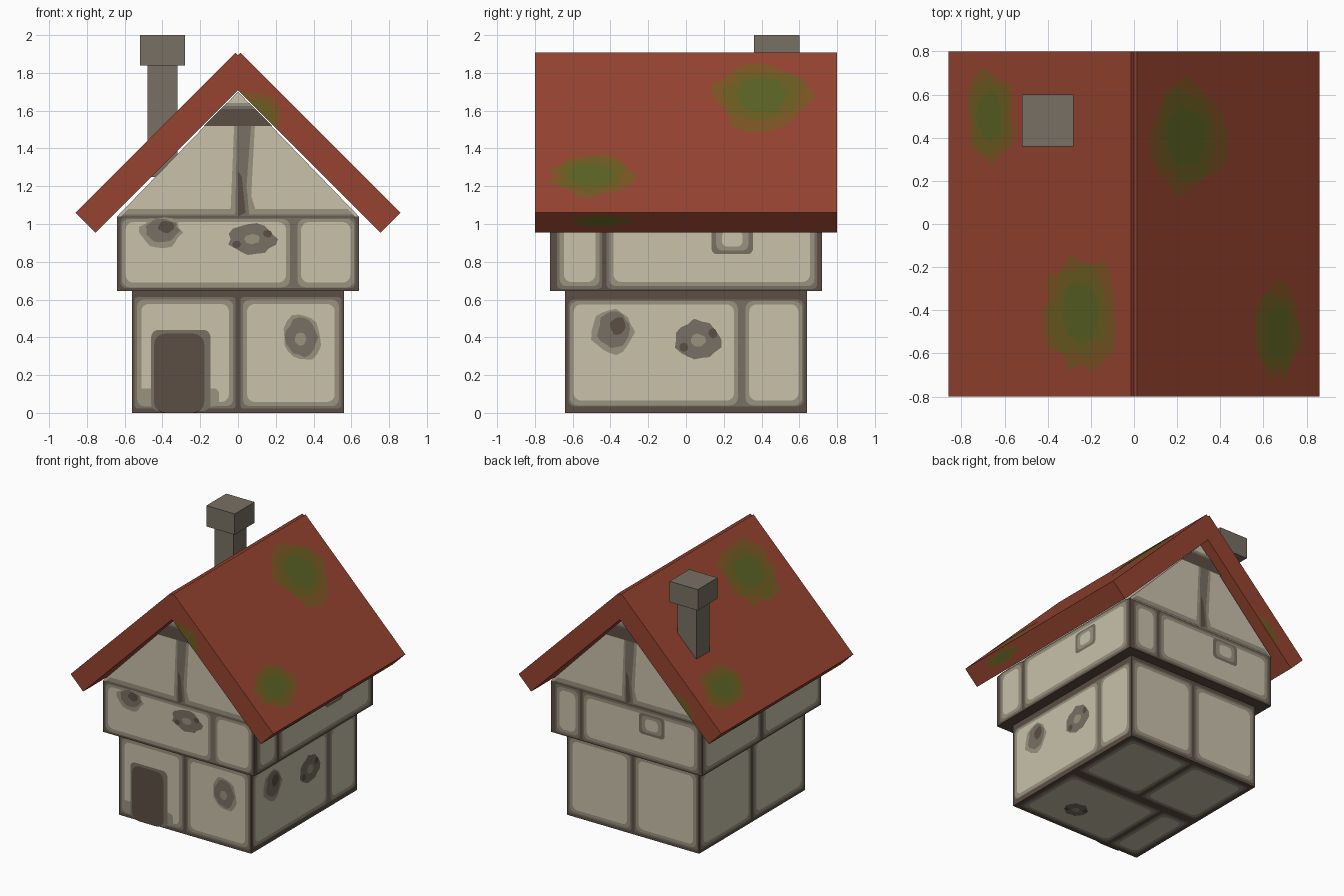
import bpy, bmesh, math, random
from mathutils import Matrix, Vector

if "Cube" in bpy.data.objects:
    bpy.data.objects.remove(bpy.data.objects["Cube"])

random.seed(4)
PI = math.pi


def lin(c):
    c /= 255
    return c / 12.92 if c <= 0.04045 else ((c + 0.055) / 1.055) ** 2.4


MATS = {}
for name, rgb in {
    "cream_stone": (200, 193, 170), "taupe_rim": (154, 146, 128),
    "weathered_grey": (119, 112, 99), "mortar_brown": (91, 78, 67),
    "roof_red": (150, 68, 48), "moss_edge": (126, 84, 36),
    "moss_mid": (108, 92, 34), "moss_core": (90, 98, 36),
}.items():
    m = bpy.data.materials.new(name)
    m.diffuse_color = (*[lin(c) for c in rgb], 1)
    m.use_nodes = True
    m.node_tree.nodes["Principled BSDF"].inputs["Base Color"].default_value = m.diffuse_color
    MATS[name] = m
KEYS = list(MATS)
CREAM, TAUPE, GREY, BROWN, RED, MOSS1, MOSS2, MOSS3 = range(8)


def finish(name, bm, mat=None):
    me = bpy.data.meshes.new(name)
    bm.to_mesh(me)
    bm.free()
    for k in ([KEYS[mat]] if mat is not None else KEYS):
        me.materials.append(MATS[k])
    ob = bpy.data.objects.new(name, me)
    bpy.context.collection.objects.link(ob)
    return ob


def box(name, lo, hi, mat, matrix=Matrix()):
    bm = bmesh.new()
    bmesh.ops.create_cube(bm, size=1)
    lo, hi = Vector(lo), Vector(hi)
    for v in bm.verts:
        v.co = matrix @ Vector([(lo[i] + hi[i]) / 2 + v.co[i] * (hi[i] - lo[i]) for i in range(3)])
    return finish(name, bm, mat)


def rot(k):
    return Matrix.Rotation(k * PI / 2, 4, 'Z')


class Panel:
    """Thin painted plates on a flat surface; u right, v up, facing local -y."""

    def __init__(self, name, matrix, depth=0.0):
        self.name, self.mx, self.d, self.bm = name, matrix, depth, bmesh.new()

    def poly(self, pts, mat, layer):
        y = -self.d - layer * 0.0015
        f = self.bm.faces.new([self.bm.verts.new(self.mx @ Vector((u, y, v))) for u, v in pts])
        f.material_index = mat

    def rect(self, u0, v0, u1, v1, mat, layer, r=0.03):
        pts = []
        for cx, cy, a in ((u1 - r, v0 + r, -90), (u1 - r, v1 - r, 0),
                          (u0 + r, v1 - r, 90), (u0 + r, v0 + r, 180)):
            for i in range(5):
                t = math.radians(a + i * 22.5)
                pts.append((cx + r * math.cos(t), cy + r * math.sin(t)))
        self.poly(pts, mat, layer)

    def stone(self, u0, v0, u1, v1, edge=0.012):
        # one block: grey rim, taupe rim, cream face
        for mat, layer, i, r in ((GREY, 1, edge, .02), (TAUPE, 2, edge + .014, .035),
                                 (CREAM, 3, edge + .036, .04)):
            self.rect(u0 + i, v0 + i, u1 - i, v1 - i, mat, layer, r)

    def blob(self, u, v, ru, rv, mat, layer, noise=0.1, n=18):
        pts = []
        for i in range(n):
            t, k = 2 * PI * i / n, 1 + random.uniform(-noise, noise)
            pts.append((u + ru * k * math.cos(t), v + rv * k * math.sin(t)))
        self.poly(pts, mat, layer)

    def pit(self, u, v, ru, rv):
        # round weathered hollow with a darker core
        self.blob(u, v, ru, rv, TAUPE, 4)
        self.blob(u + .01, v + .01, ru * .8, rv * .75, GREY, 5)
        self.blob(u + .03, v + .03, ru * .38, rv * .4, BROWN, 6)

    def ring(self, u, v, ru, rv, mid=TAUPE):
        # hollow with a pale centre
        self.blob(u, v, ru, rv, GREY, 4)
        for s in (-1, 1):
            self.blob(u + s * ru * .65, v + s * rv * .35, ru * .2, rv * .25, BROWN, 5, n=8)
        self.blob(u, v, ru * .32, rv * .32, mid, 6)

    def moss(self, u, v, ru, rv):
        for i, k in enumerate((1, .8, .52)):
            self.blob(u, v, ru * k, rv * k, MOSS1 + i, i + 1, 0.14, 20)

    def done(self):
        return finish(self.name, self.bm)


# masonry bodies
box("lower_storey", (-.56, -.64, 0), (.56, .64, .645), BROWN)
box("upper_storey", (-.64, -.72, .645), (.64, .72, 1.04), BROWN)
bm = bmesh.new()
f = bm.faces.new([bm.verts.new(p) for p in ((-.64, -.72, 1.04), (.64, -.72, 1.04), (0, -.72, 1.70))])
ext = bmesh.ops.extrude_face_region(bm, geom=[f])
bmesh.ops.translate(bm, vec=(0, 1.44, 0), verts=[e for e in ext["geom"] if isinstance(e, bmesh.types.BMVert)])
bmesh.ops.recalc_face_normals(bm, faces=bm.faces)
finish("gable_wall", bm, CREAM)


def halves(p, w, z0, z1):
    p.stone(-w, z0, 0, z1)
    p.stone(0, z0, w, z1)


def side_seam(p, w, z0, z1):
    # wide block and narrow block sharing a grey seam
    s = w * .46
    p.rect(-w + .018, z0 + .015, w - .018, z1 - .01, GREY, 1)
    for a, b in ((-w + .025, s - .02), (s + .02, w - .025)):
        p.rect(a, z0 + .02, b, z1 - .018, TAUPE, 2, .04)
        p.rect(a + .02, z0 + .045, b - .02, z1 - .035, CREAM, 3, .04)


def narrow_first(p, w, z0, z1):
    s = -w * .6
    p.stone(-w + .025, z0, s, z1)
    p.stone(s, z0, w - .015, z1)
    u = w * .34
    p.rect(u - .11, .84, u + .11, 1.0, GREY, 4, .03)
    p.rect(u - .085, .86, u + .085, .985, TAUPE, 5, .03)
    p.rect(u - .055, .88, u + .055, .965, CREAM, 6, .03)


# lower storey stonework, front with doorway
p = Panel("front_lower_stones", rot(0), .64)
halves(p, .56, .01, .625)
p.rect(-.53, .035, -.41, .13, TAUPE, 4, .03)
p.rect(-.20, .035, -.10, .13, TAUPE, 4, .03)
p.rect(-.46, .01, -.145, .44, GREY, 5, .04)
p.rect(-.445, 0, -.178, .42, BROWN, 6, .06)
p.blob(.34, .40, .10, .125, TAUPE, 4)
p.blob(.335, .40, .085, .10, GREY, 5)
p.blob(.33, .39, .03, .035, TAUPE, 6)
p.done()
p = Panel("right_lower_stones", rot(1), .56)
side_seam(p, .64, .02, .61)
p.pit(-.39, .43, .11, .12)
p.ring(.065, .385, .12, .105)
p.done()
p = Panel("back_lower_stones", rot(2), .64)
halves(p, .56, .01, .63)
p.done()
p = Panel("left_lower_stones", rot(3), .56)
halves(p, .64, .01, .63)
p.done()

# upper storey stonework
p = Panel("front_upper_stones", rot(0), .72)
side_seam(p, .64, .645, 1.045)
p.pit(-.41, .955, .11, .08)
p.ring(.075, .92, .125, .08)
p.done()
p = Panel("right_upper_stones", rot(1), .64)
narrow_first(p, .72, .645, 1.06)
p.done()
p = Panel("back_upper_stones", rot(2), .72)
narrow_first(p, .64, .645, 1.04)
p.done()
p = Panel("left_upper_stones", rot(3), .64)
halves(p, .72, .645, 1.05)
p.done()

# underside stonework
p = Panel("underside_stones", Matrix.Rotation(PI / 2, 4, 'X'))
for cell in ((-.02, -.62, .54, -.02), (-.54, -.62, -.02, -.02),
             (-.28, .02, .54, .62), (-.54, .02, -.28, .62)):
    p.stone(*cell)
p.ring(.20, .39, .09, .08)
p.done()

# gable seams and course band, front and back
for k, name in ((0, "front_gable_seams"), (2, "back_gable_seams")):
    p = Panel(name, rot(k), .72)
    p.poly([(-.62, 1.04), (.62, 1.04), (.58, 1.08), (-.58, 1.08)], TAUPE, 1)
    p.poly([(-.62, 1.04), (.62, 1.04), (.61, 1.05), (-.61, 1.05)], GREY, 2)
    p.poly([(-.04, 1.05), (.10, 1.05), (.07, 1.15), (.09, 1.53), (-.02, 1.53)], TAUPE, 2)
    p.poly([(-.015, 1.04), (.06, 1.04), (.045, 1.2), (.07, 1.53), (-.005, 1.53)], GREY, 3)
    p.poly([(0, 1.04), (.04, 1.06), (.02, 1.25), (0, 1.28)], BROWN, 4)
    for mat, layer, top in ((TAUPE, 2, 1.64), (GREY, 3, 1.625), (BROWN, 4, 1.61)):
        w0, w1 = 1.70 - 1.52, 1.70 - top
        p.poly([(-w0, 1.52), (w0, 1.52), (w1, top), (-w1, top)], mat, layer)
    p.done()

# roof slabs with moss; the left one is the right one turned half round
for side, k in (("right", 0), ("left", 2)):
    slope = rot(k) @ Matrix.Translation((.86, 0, 1.06)) @ Matrix.Rotation(-PI / 4, 4, 'Y') @ rot(1)
    box(side + "_roof_slab", (-.8, 0, 0), (.8, .15, 1.198), RED, slope)
    p = Panel(side + "_roof_moss", slope)
    p.moss(.41, .87, .26, .245)
    p.moss(-.5, .277, .22, .155)
    p.done()
    eave = rot(k) @ Matrix.Translation((.754, 0, .954)) @ Matrix.Rotation(PI / 4, 4, 'Y') @ rot(1)
    p = Panel(side + "_eave_moss", eave)
    p.moss(-.45, .09, .17, .045)
    p.done()

# moss on the roof ends
p = Panel("front_verge_moss", rot(0), .8)
p.poly([(.01, 1.70), (.09, 1.70), (.19, 1.67), (.23, 1.60), (.22, 1.52), (.195, 1.515)], MOSS1, 1)
p.poly([(.05, 1.66), (.12, 1.66), (.18, 1.62), (.20, 1.55), (.18, 1.53)], MOSS2, 2)
p.done()
p = Panel("back_verge_moss", rot(2), .8)
p.poly([(.45, 1.26), (.50, 1.28), (.58, 1.22), (.64, 1.12), (.62, 1.09)], MOSS1, 1)
p.poly([(.49, 1.22), (.52, 1.24), (.57, 1.20), (.60, 1.13), (.59, 1.12)], MOSS2, 2)
p.done()

# chimney
box("chimney_stack", (-.48, .40, 1.25), (-.32, .56, 1.85), GREY)
box("chimney_cap", (-.52, .36, 1.84), (-.28, .60, 2.0), GREY)
